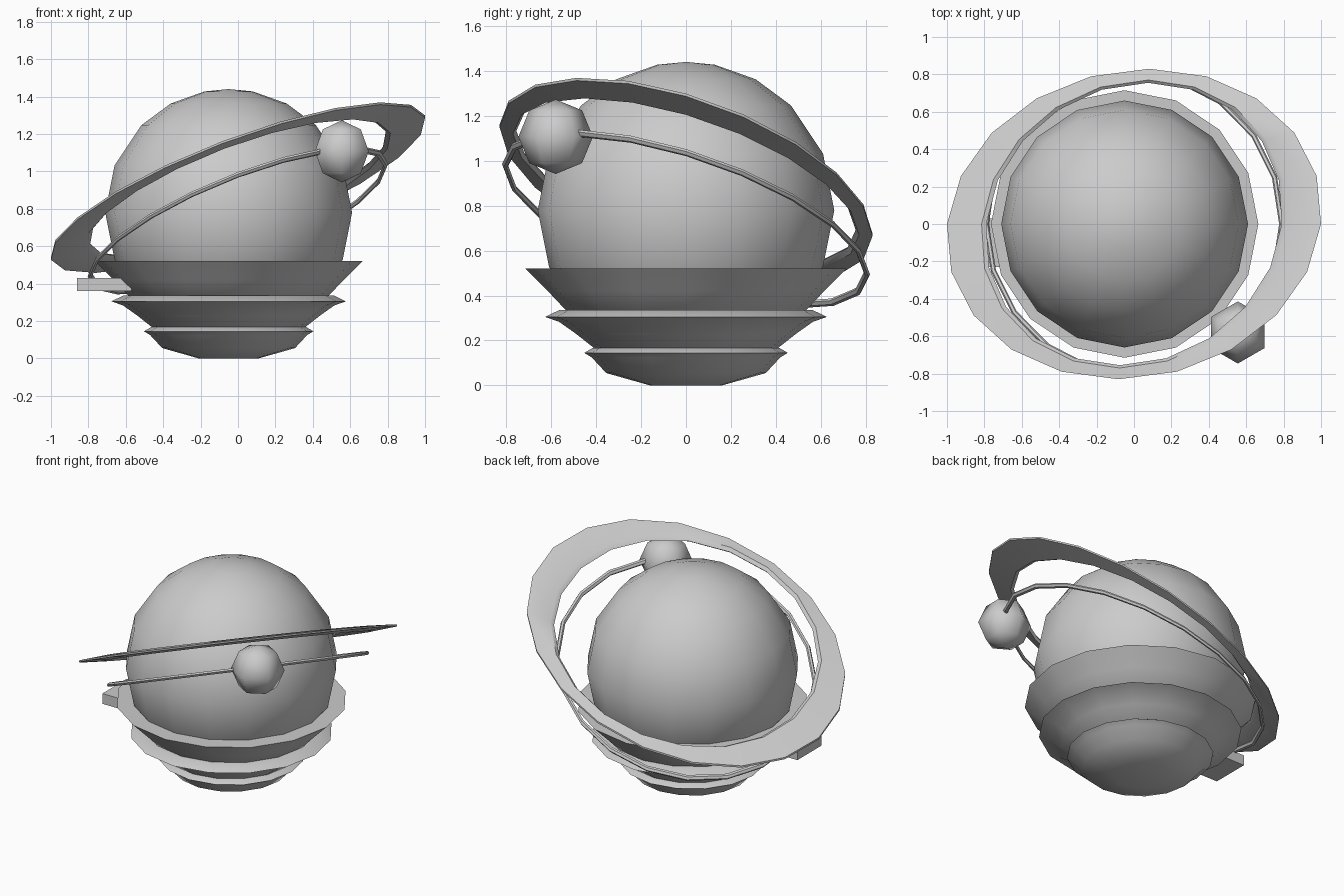
import bpy, bmesh, math
from mathutils import Vector

cube = bpy.data.objects.get("Cube")
if cube:
    bpy.data.objects.remove(cube)

grey = bpy.data.materials.new("plain_grey")
grey.use_nodes = True
COLOUR = (0.6, 0.6, 0.6, 1)
grey.diffuse_color = COLOUR
grey.node_tree.nodes["Principled BSDF"].inputs["Base Color"].default_value = COLOUR

AXIS_X = -0.05


def finish(name, bm, angle):
    """Turn a bmesh into a shaded object."""
    bmesh.ops.recalc_face_normals(bm, faces=bm.faces)
    mesh = bpy.data.meshes.new(name)
    bm.to_mesh(mesh)
    bm.free()
    obj = bpy.data.objects.new(name, mesh)
    bpy.context.collection.objects.link(obj)
    mesh.materials.append(grey)
    bpy.ops.object.select_all(action="DESELECT")
    obj.select_set(True)
    bpy.context.view_layer.objects.active = obj
    bpy.ops.object.shade_smooth_by_angle(angle=math.radians(angle))
    return obj


def bridge(bm, a, b):
    for i in range(len(a)):
        j = (i + 1) % len(a)
        bm.faces.new((a[i], a[j], b[j], b[i]))


def lathe(name, profile, angle, sides=16):
    """Spin (radius, height) points about the stand's axis and cap the ends."""
    bm = bmesh.new()
    loops = []
    for r, z in profile:
        turns = [math.tau * i / sides for i in range(sides)]
        loops.append([bm.verts.new((AXIS_X + r * math.cos(t), r * math.sin(t), z)) for t in turns])
    for a, b in zip(loops, loops[1:]):
        bridge(bm, a, b)
    for end in (loops[0], loops[-1]):
        bm.faces.new(end)
    bmesh.ops.remove_doubles(bm, verts=bm.verts, dist=0.0005)
    return finish(name, bm, angle)


def tilted_ring(name, section, centre_z, slope, skew, sides=20):
    """Sweep a section of (x radius, y radius, lift) around a sloping ellipse."""
    bm = bmesh.new()
    loops = []
    for rx, ry, lift in section:
        loop = []
        for i in range(sides):
            t = math.tau * i / sides
            x = rx * math.cos(t) + skew * ry * math.sin(t)
            y = ry * math.sin(t)
            loop.append(bm.verts.new((x, y, centre_z + slope[0] * x + slope[1] * y + lift)))
        loops.append(loop)
    for i, loop in enumerate(loops):
        bridge(bm, loop, loops[(i + 1) % len(loops)])
    return finish(name, bm, 35)


# Globe
R, MID = 0.66, 0.78
globe_profile = []
for deg in (0.01, 11.25, 28, 45, 67.5, 90, 112.5, 135):
    a = math.radians(deg)
    globe_profile.append((R * math.sin(a), MID + R * math.cos(a)))
lathe("globe", globe_profile, 60)

# Stacked bowls of the stand
lathe("lower_bowl", [(0.16, 0), (0.355, 0.055), (0.42, 0.125), (0.453, 0.145),
                     (0.415, 0.167), (0.36, 0.167)], 35)
lathe("middle_bowl", [(0.36, 0.15), (0.41, 0.167), (0.49, 0.23), (0.565, 0.283),
                      (0.627, 0.305), (0.565, 0.335), (0.5, 0.335)], 35)
lathe("upper_bowl", [(0.5, 0.32), (0.535, 0.335), (0.615, 0.42), (0.715, 0.52),
                     (0.58, 0.52)], 35)

# Broad flat ring, wide at the sides and narrow at front and back
tilted_ring("flat_ring", [(1.0, 0.83, 0.006), (0.815, 0.77, 0.018), (0.79, 0.755, 0),
                          (0.815, 0.77, -0.018), (1.0, 0.83, -0.006)],
            0.913, (0.38, -0.33), 0.1)

# Thin orbit tube
tube = []
for k in range(6):
    a = math.tau * k / 6
    d = 0.014 * math.cos(a)
    tube.append((0.79 + d, 0.805 + d, 0.015 * math.sin(a)))
tilted_ring("orbit_tube", tube, 0.74, (0.375, -0.3), 0)

# Small moon carried by the tube
bm = bmesh.new()
bmesh.ops.create_uvsphere(bm, u_segments=6, v_segments=4, radius=0.166)
bmesh.ops.translate(bm, verts=bm.verts, vec=Vector((0.555, -0.58, 1.107)))
finish("moon", bm, 80)

# Block holding the low end of the tube
bm = bmesh.new()
bmesh.ops.create_cube(bm, size=1)
bmesh.ops.scale(bm, verts=bm.verts, vec=Vector((0.29, 0.26, 0.07)))
bmesh.ops.translate(bm, verts=bm.verts, vec=Vector((-0.715, -0.1, 0.395)))
finish("tube_block", bm, 30)
